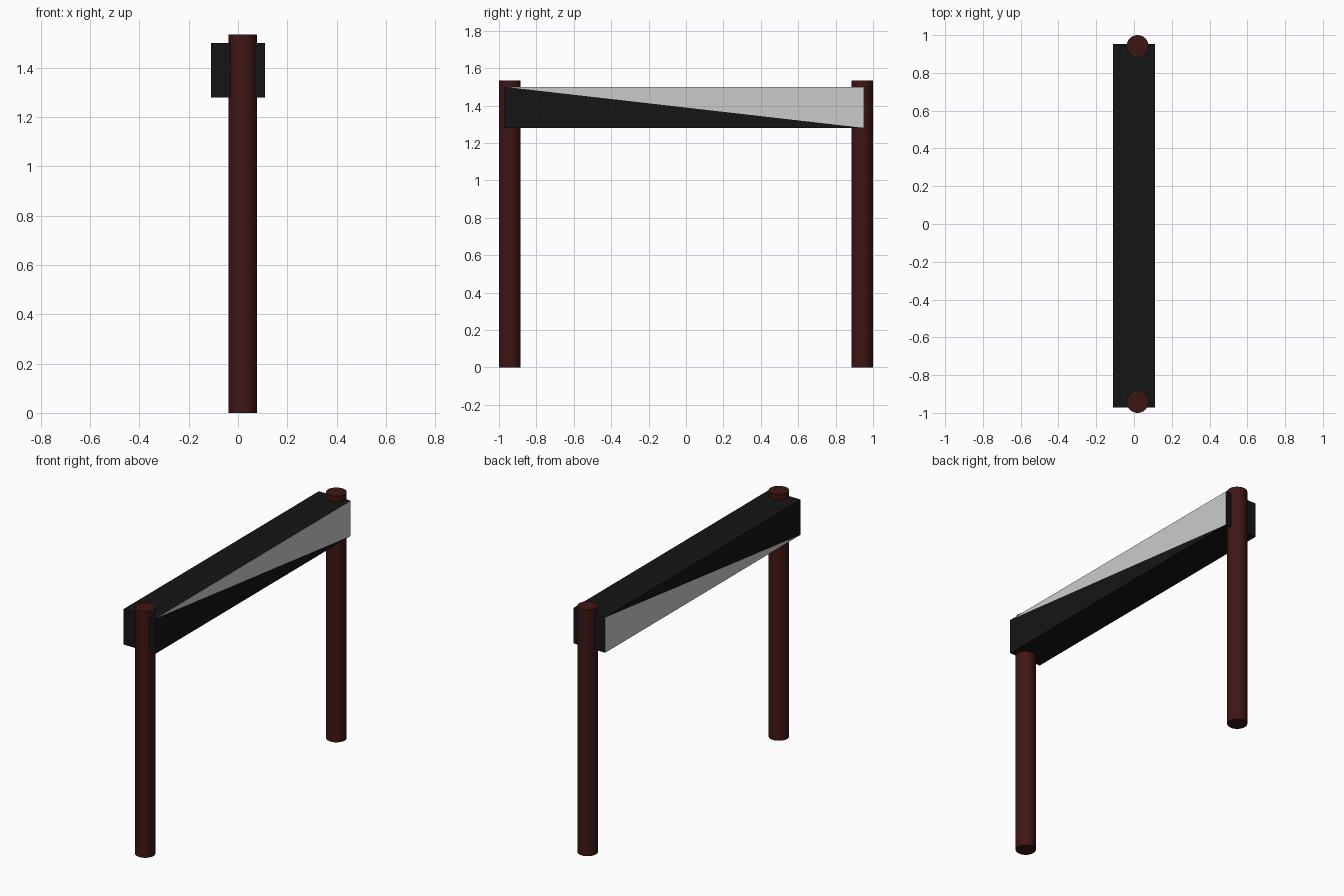
import bpy
import bmesh

if "Cube" in bpy.data.objects:
    bpy.data.objects.remove(bpy.data.objects["Cube"])


def material(name, rgb):
    m = bpy.data.materials.new(name)
    m.diffuse_color = (*rgb, 1.0)
    m.use_nodes = True
    m.node_tree.nodes["Principled BSDF"].inputs["Base Color"].default_value = m.diffuse_color
    return m


wood = material("dark_red", (0.048, 0.008, 0.007))
black = material("black", (0.0075, 0.0075, 0.0075))

# Two round posts
for name, y in (("front_post", -0.942), ("back_post", 0.942)):
    bpy.ops.mesh.primitive_cylinder_add(vertices=32, radius=0.058, depth=1.535,
                                        location=(0.019, y, 1.535 / 2))
    post = bpy.context.object
    post.name = name
    post.data.materials.append(wood)

# Crossbeam box limits
X = 0.11
Y0, Y1 = -0.972, 0.953
Z0, Z1 = 1.28, 1.50


def make_mesh(name, faces, mat=None):
    bm = bmesh.new()
    for face in faces:
        bm.faces.new([bm.verts.new(p) for p in face])
    bmesh.ops.remove_doubles(bm, verts=bm.verts, dist=1e-5)
    mesh = bpy.data.meshes.new(name)
    bm.to_mesh(mesh)
    bm.free()
    if mat:
        mesh.materials.append(mat)
    bpy.context.collection.objects.link(bpy.data.objects.new(name, mesh))


# Black beam: top, bottom, ends and one triangle of each long side
make_mesh("crossbeam", [
    [(-X, Y0, Z1), (X, Y0, Z1), (X, Y1, Z1), (-X, Y1, Z1)],
    [(-X, Y0, Z0), (-X, Y1, Z0), (X, Y1, Z0), (X, Y0, Z0)],
    [(-X, Y0, Z0), (X, Y0, Z0), (X, Y0, Z1), (-X, Y0, Z1)],
    [(X, Y1, Z0), (-X, Y1, Z0), (-X, Y1, Z1), (X, Y1, Z1)],
    [(X, Y0, Z0), (X, Y1, Z0), (X, Y0, Z1)],
    [(-X, Y0, Z0), (-X, Y0, Z1), (-X, Y1, Z1)],
], black)

# Grey triangles completing the long sides
make_mesh("right_grey_panel", [[(X, Y0, Z1), (X, Y1, Z0), (X, Y1, Z1)]])
make_mesh("left_grey_panel", [[(-X, Y0, Z0), (-X, Y1, Z1), (-X, Y1, Z0)]])
